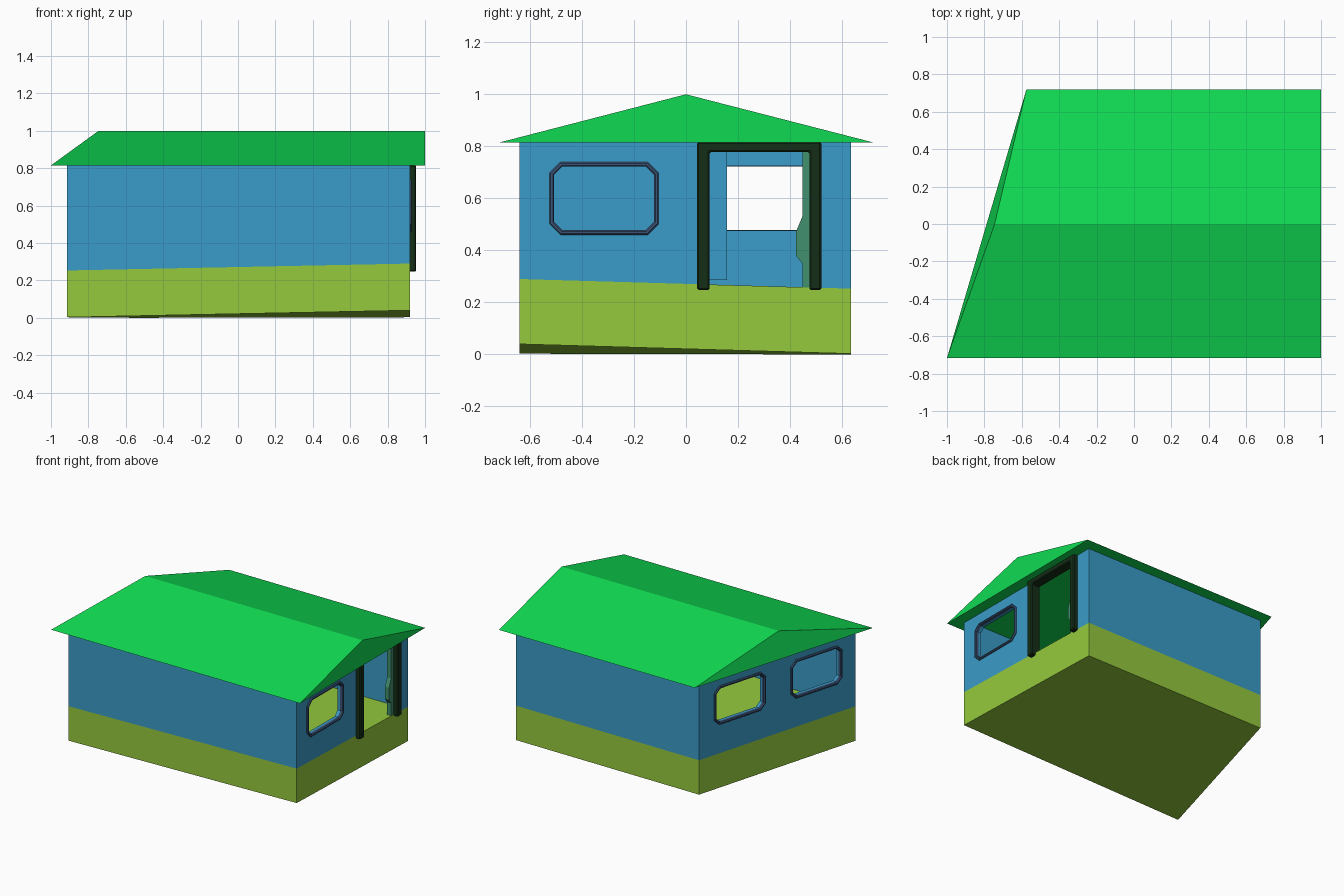
import bpy, bmesh
from mathutils import Vector

if "Cube" in bpy.data.objects:
    bpy.data.objects.remove(bpy.data.objects["Cube"])


def material(name, rgb):
    m = bpy.data.materials.new(name)
    m.diffuse_color = (*rgb, 1)
    m.use_nodes = True
    m.node_tree.nodes["Principled BSDF"].inputs["Base Color"].default_value = m.diffuse_color
    return m


LIME = material("lime", (0.30, 0.59, 0.047))
BLUE = material("blue", (0.042, 0.33, 0.58))
GREEN = material("roof_green", (0.005, 0.70, 0.085))
SLATE = material("slate", (0.045, 0.09, 0.19))
DARK = material("dark_green", (0.007, 0.026, 0.008))
TEAL = material("teal", (0.053, 0.28, 0.156))


def loft(name, loops, mat, closed=False):
    """Bridge point loops; cap the ends, or join last to first when closed."""
    bm = bmesh.new()
    rows = [[bm.verts.new(p) for p in loop] for loop in loops]
    n = len(rows[0])
    pairs = list(zip(rows, rows[1:])) + ([(rows[-1], rows[0])] if closed else [])
    for a, b in pairs:
        for i in range(n):
            j = (i + 1) % n
            bm.faces.new((a[i], a[j], b[j], b[i]))
    if not closed:
        bm.faces.new(rows[0][::-1])
        bm.faces.new(rows[-1])
    bmesh.ops.recalc_face_normals(bm, faces=bm.faces)
    me = bpy.data.meshes.new(name)
    bm.to_mesh(me)
    bm.free()
    me.materials.append(mat)
    ob = bpy.data.objects.new(name, me)
    bpy.context.collection.objects.link(ob)
    return ob


# Footprint corners: front left, front right, back right, back left
CORNERS = [(-0.915, -0.64), (0.92, -0.64), (0.92, 0.635), (-0.55, 0.635)]
BOTTOM = [0.003, 0.04, 0.003, 0.0]
T = 0.035
INNER = [(-0.868, -0.64 + T), (0.92 - T, -0.64 + T), (0.92 - T, 0.635 - T), (-0.523, 0.635 - T)]


def outline(pts, zs):
    return [(x, y, z) for (x, y), z in zip(pts, zs)]


# Tilted base, doubling as the floor
TOP = [z + 0.25 for z in BOTTOM]
loft("base", [outline(CORNERS, BOTTOM), outline(CORNERS, TOP)], LIME)

# Wall ring
EAVE = 0.816
walls = loft("walls", [outline(CORNERS, TOP), outline(CORNERS, [EAVE] * 4),
                       outline(INNER, [EAVE] * 4), outline(INNER, TOP)], BLUE, True)


# Map (along wall, height, outward depth) to space
def on_right(s, z, d):
    return Vector((0.92 + d, s, z))


SLOPE = 0.365 / 1.275
OUT = Vector((-1, SLOPE, 0)).normalized()


def on_left(s, z, d):
    return Vector((-0.915 + SLOPE * (s + 0.64), s, z)) + OUT * d


def octagon(cy, inset):
    w, h, c = 0.21 - inset, 0.14 - inset, 0.042 - 0.586 * inset
    corner = [(w, h - c), (w - c, h), (c - w, h), (-w, h - c),
              (-w, c - h), (c - w, -h), (w - c, -h), (w, c - h)]
    return [(cy + y, 0.60 + z) for y, z in corner]


def place(wall, pts, d):
    return [wall(y, z, d) for y, z in pts]


def cut(pts, wall):
    """Cut an outline right through a wall."""
    tool = loft("cutter", [place(wall, pts, -0.1), place(wall, pts, 0.1)], BLUE)
    mod = walls.modifiers.new("opening", "BOOLEAN")
    mod.operation = "DIFFERENCE"
    mod.solver = "EXACT"
    mod.object = tool
    bpy.context.view_layer.objects.active = walls
    bpy.ops.object.modifier_apply(modifier=mod.name)
    bpy.data.objects.remove(tool)


# Windows: openings and bevelled octagonal frames
SECTION = [(0, -0.004), (0, 0.005), (0.005, 0.011), (0.013, 0.011), (0.018, 0.005), (0.018, -0.012)]
for name, wall, cy in [("right_window_frame", on_right, -0.315),
                       ("left_front_window_frame", on_left, -0.32),
                       ("left_back_window_frame", on_left, 0.305)]:
    cut(octagon(cy, 0.016), wall)
    loft(name, [place(wall, octagon(cy, i), d) for i, d in SECTION], SLATE, True)

# Doorway and its frame
cut([(0.085, 0.1), (0.485, 0.1), (0.485, 0.79), (0.085, 0.79)], on_right)
arch = [(0.043, 0.247), (0.09, 0.247), (0.09, 0.778), (0.475, 0.778),
        (0.475, 0.247), (0.52, 0.247), (0.52, 0.816), (0.043, 0.816)]
frame = loft("door_frame", [place(on_right, arch, -0.04), place(on_right, arch, 0.033)], DARK)
bev = frame.modifiers.new("bevel", "BEVEL")
bev.width = 0.006
bev.segments = 1

# Sliding door edge with its handle bulge
door = [(0.49, 0.25), (0.447, 0.25), (0.447, 0.35), (0.422, 0.38), (0.422, 0.47),
        (0.447, 0.53), (0.447, 0.778), (0.49, 0.778)]
loft("door_edge", [place(on_right, door, -0.034), place(on_right, door, -0.002)], TEAL)

# Inner partition
part = [(-0.62, 0.287), (0.157, 0.287), (0.157, EAVE), (-0.62, EAVE)]
loft("partition", [place(on_right, part, -0.92), place(on_right, part, -0.895)], BLUE)

# Roof: gable prism with a skewed left end
loft("roof", [[(-1, -0.717, 0.815), (-0.575, 0.72, 0.815), (-0.745, 0, 1.0)],
              [(1, -0.717, 0.815), (1, 0.72, 0.815), (1, 0, 1.0)]], GREEN)
